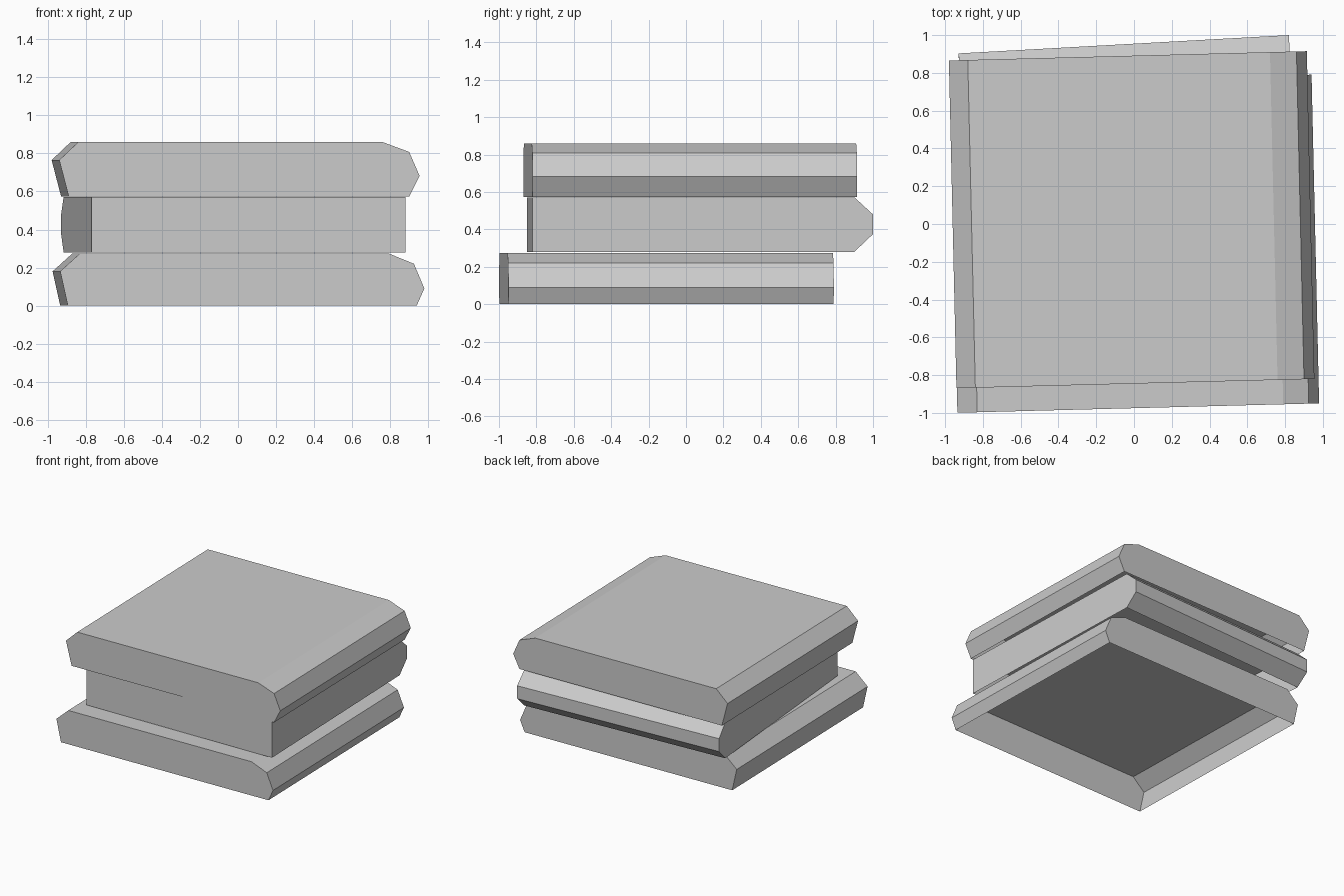
import bpy
import bmesh

cube = bpy.data.objects.get("Cube")
if cube:
    bpy.data.objects.remove(cube, do_unlink=True)

grey = bpy.data.materials.new("light grey")
grey.use_nodes = True
colour = (0.6, 0.6, 0.6, 1)
grey.diffuse_color = colour
grey.node_tree.nodes["Principled BSDF"].inputs["Base Color"].default_value = colour


def shell(name, ring_a, ring_b):
    """Join two matching end profiles; the last-to-first edge is the open underside."""
    bm = bmesh.new()
    a = [bm.verts.new(p) for p in ring_a]
    b = [bm.verts.new(p) for p in ring_b]
    bm.faces.new(a)
    bm.faces.new(b[::-1])
    for i in range(len(a) - 1):
        bm.faces.new((a[i + 1], a[i], b[i], b[i + 1]))
    bmesh.ops.recalc_face_normals(bm, faces=bm.faces)
    # Keep the open shell facing outwards
    bm.normal_update()
    top = max(bm.faces, key=lambda f: f.calc_center_median().z)
    if top.normal.z < 0:
        bmesh.ops.reverse_faces(bm, faces=bm.faces)
    mesh = bpy.data.meshes.new(name)
    bm.to_mesh(mesh)
    bm.free()
    mesh.materials.append(grey)
    bpy.context.collection.objects.link(bpy.data.objects.new(name, mesh))


def long_slab(name, profile, front_y, depth):
    """Slab with its bevelled profile facing front, turned slightly."""
    front = [(x, front_y + 0.026 * x, z) for x, z in profile]
    back = [(x - 0.04, y + depth, z) for x, y, z in front]
    shell(name, front, back)


# Lower slab
long_slab("lower_slab",
          [(-0.895, 0), (-0.935, 0.18), (-0.83, 0.275), (0.79, 0.275),
           (0.925, 0.22), (0.98, 0.09), (0.94, 0)], -0.975, 1.74)

# Upper slab
long_slab("upper_slab",
          [(-0.89, 0.573), (-0.94, 0.765), (-0.84, 0.86), (0.76, 0.86),
           (0.90, 0.808), (0.955, 0.682), (0.90, 0.573)], -0.845, 1.735)

# Middle slab, turned across the others with its ridge at the back
left, right = [], []
for part, z in (("front", 0.28), ("front", 0.572), ("base", 0.572),
                ("tip", 0.48), ("tip", 0.375), ("base", 0.28)):
    lx, ly, rx, ry = {"front": (-0.77, -0.85, 0.88, -0.82),
                      "base": (-0.917, 0.805, 0.825, 0.90),
                      "tip": (-0.93, 0.903, 0.82, 1.0)}[part]
    left.append((lx, ly, z))
    right.append((rx, ry, z))
shell("middle_slab", left, right)
